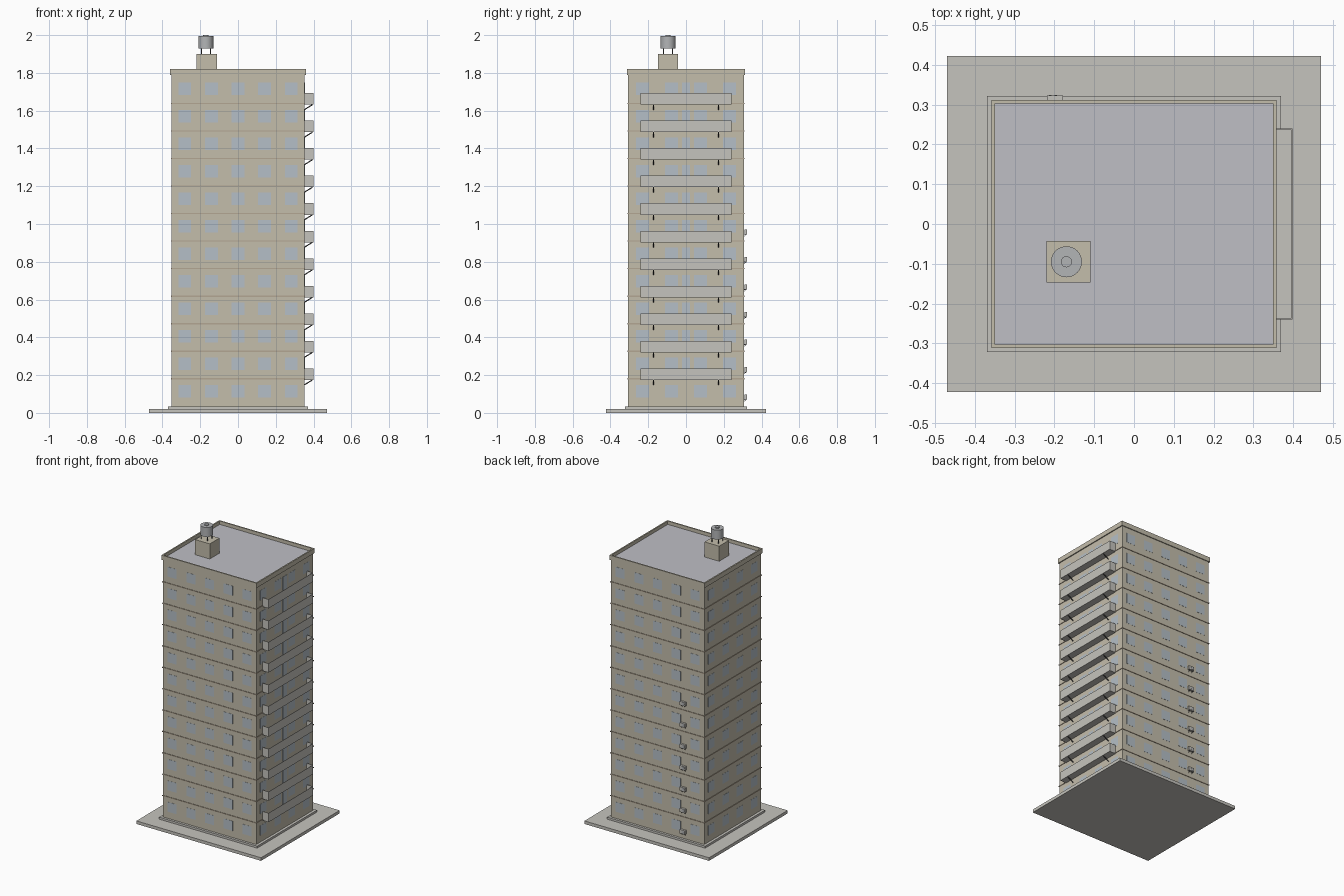
import bpy, bmesh, math
from mathutils import Matrix, Vector

if "Cube" in bpy.data.objects:
    bpy.data.objects.remove(bpy.data.objects["Cube"])

FLOORS, STEP, Z0 = 12, 0.1457, 0.035
HX, HY = 0.352, 0.306          # half size of the tower


def mat(name, r, g, b):
    m = bpy.data.materials.new(name)
    m.diffuse_color = (r, g, b, 1)
    m.use_nodes = True
    m.node_tree.nodes["Principled BSDF"].inputs["Base Color"].default_value = m.diffuse_color
    return m


WALL = mat("wall", 0.55, 0.51, 0.41)
TRIM = mat("trim", 0.45, 0.38, 0.29)
STONE = mat("stone", 0.56, 0.55, 0.51)
ROOF = mat("roof", 0.52, 0.52, 0.56)
GLASS = mat("glass", 0.46, 0.52, 0.57)
METAL = mat("metal", 0.45, 0.46, 0.47)
DARK = mat("dark", 0.10, 0.10, 0.10)


def box(bm, x0, x1, y0, y1, z0, z1):
    m = Matrix.Translation(((x0 + x1) / 2, (y0 + y1) / 2, (z0 + z1) / 2))
    bmesh.ops.create_cube(bm, size=1, matrix=m @ Matrix.Diagonal((x1 - x0, y1 - y0, z1 - z0, 1)))


def rod(bm, a, b, r, seg=6):
    a, b = Vector(a), Vector(b)
    d = b - a
    m = Matrix.Translation((a + b) / 2) @ d.to_track_quat('Z', 'Y').to_matrix().to_4x4()
    bmesh.ops.create_cone(bm, cap_ends=True, segments=seg, radius1=r, radius2=r,
                          depth=d.length, matrix=m)


def make(name, material, build):
    bm = bmesh.new()
    build(bm)
    me = bpy.data.meshes.new(name)
    bm.to_mesh(me)
    bm.free()
    me.materials.append(material)
    ob = bpy.data.objects.new(name, me)
    bpy.context.collection.objects.link(ob)
    return ob


def block(name, material, *dims):
    return make(name, material, lambda bm: box(bm, *dims))


def ring(bm, hx, hy, t, z0, z1):
    for s in (-1, 1):
        xs, ys = sorted((s * hx, s * (hx - t))), sorted((s * hy, s * (hy - t)))
        box(bm, *xs, -hy, hy, z0, z1)
        box(bm, t - hx, hx - t, *ys, z0, z1)


# Ground slab, plinth, tower and flat roof
block("ground_slab", STONE, -0.47, 0.47, -0.423, 0.423, 0, 0.021)
block("plinth", STONE, -0.37, 0.37, -0.322, 0.322, 0.021, Z0)
block("tower_body", WALL, -HX, HX, -HY, HY, Z0, 1.79)
block("roof_deck", ROOF, -0.352, 0.352, -0.305, 0.305, 1.788, 1.797)
make("parapet", WALL, lambda bm: ring(bm, 0.359, 0.312, 0.009, 1.788, 1.82))


# Thin bands at each floor line
def bands(bm):
    for k in range(1, FLOORS):
        z = Z0 + k * STEP
        ring(bm, HX + 0.003, HY + 0.003, 0.004, z - 0.003, z + 0.003)


make("floor_bands", TRIM, bands)


# Windows on all four sides, thin panes just proud of the wall
def windows(bm):
    w, h, t = 0.034, 0.033, 0.001
    for k in range(FLOORS):
        z = 0.114 + k * STEP
        for s in (-1, 1):
            for i in range(-2, 3):
                x = i * 0.141
                box(bm, x - w, x + w, s * HY - t, s * HY + t, z - h, z + h)
            for y in (-0.23, -0.076, 0.076, 0.23):
                box(bm, s * HX - t, s * HX + t, y - w, y + w, z - h, z + h)


make("windows", GLASS, windows)


# Two-leaf balcony doors
def doors(bm):
    for k in range(1, FLOORS):
        z = Z0 + k * STEP
        for y in (-0.022, 0.001):
            box(bm, HX - 0.001, HX + 0.0015, y, y + 0.021, z, z + 0.112)


make("balcony_doors", GLASS, doors)


# Balconies: floor plus three thin parapet walls, open at the top
def balconies(bm):
    t, xo, yo = 0.003, 0.399, 0.24
    for k in range(1, FLOORS):
        z = Z0 + k * STEP - 0.006
        box(bm, HX, xo, -yo, yo, z, z + 0.006)
        box(bm, xo - t, xo, -yo, yo, z + 0.006, z + 0.061)
        for y in (-yo, yo - t):
            box(bm, HX, xo - t, y, y + t, z + 0.006, z + 0.061)


make("balconies", STONE, balconies)


# Diagonal balcony struts
def struts(bm):
    for k in range(1, FLOORS):
        z = Z0 + k * STEP - 0.006
        for y in (-0.172, 0.172):
            rod(bm, (HX, y, z - 0.026), (0.394, y, z), 0.003)


make("balcony_struts", DARK, struts)


# Air conditioners on the rear wall, with fans and brackets
AC = [0.085 + k * STEP for k in range(7)]


def ac_units(bm):
    for z in AC:
        box(bm, -0.219, -0.179, HY + 0.003, 0.323, z - 0.013, z + 0.013)


def ac_brackets(bm):
    for z in AC:
        for x in (-0.211, -0.187):
            box(bm, x - 0.001, x + 0.001, HY, 0.321, z - 0.016, z - 0.013)
            rod(bm, (x, HY, z - 0.026), (x, 0.320, z - 0.014), 0.001, 4)


def ac_fans(bm):
    for z in AC:
        rod(bm, (-0.204, 0.322, z), (-0.204, 0.324, z), 0.010, 16)


make("ac_units", STONE, ac_units)
make("ac_brackets", DARK, ac_brackets)
make("ac_fans", METAL, ac_fans)

# Roof hut and water tank
block("roof_hut", WALL, -0.22, -0.11, -0.147, -0.043, 1.796, 1.90)
TX, TY = -0.17, -0.095


def tank_legs(bm):
    for sx in (-1, 1):
        for sy in (-1, 1):
            x, y = TX + sx * 0.024, TY + sy * 0.024
            rod(bm, (x, y, 1.90), (x, y, 1.932), 0.003, 8)


def tank(bm):
    rod(bm, (TX, TY, 1.93), (TX, TY, 1.994), 0.039, 32)


def hatch(bm):
    rod(bm, (TX, TY, 1.993), (TX, TY, 2.0), 0.014, 20)


make("tank_legs", DARK, tank_legs)
for ob in (make("water_tank", METAL, tank), make("tank_hatch", METAL, hatch)):
    bpy.ops.object.select_all(action='DESELECT')
    ob.select_set(True)
    bpy.context.view_layer.objects.active = ob
    bpy.ops.object.shade_smooth_by_angle(angle=math.radians(30))
